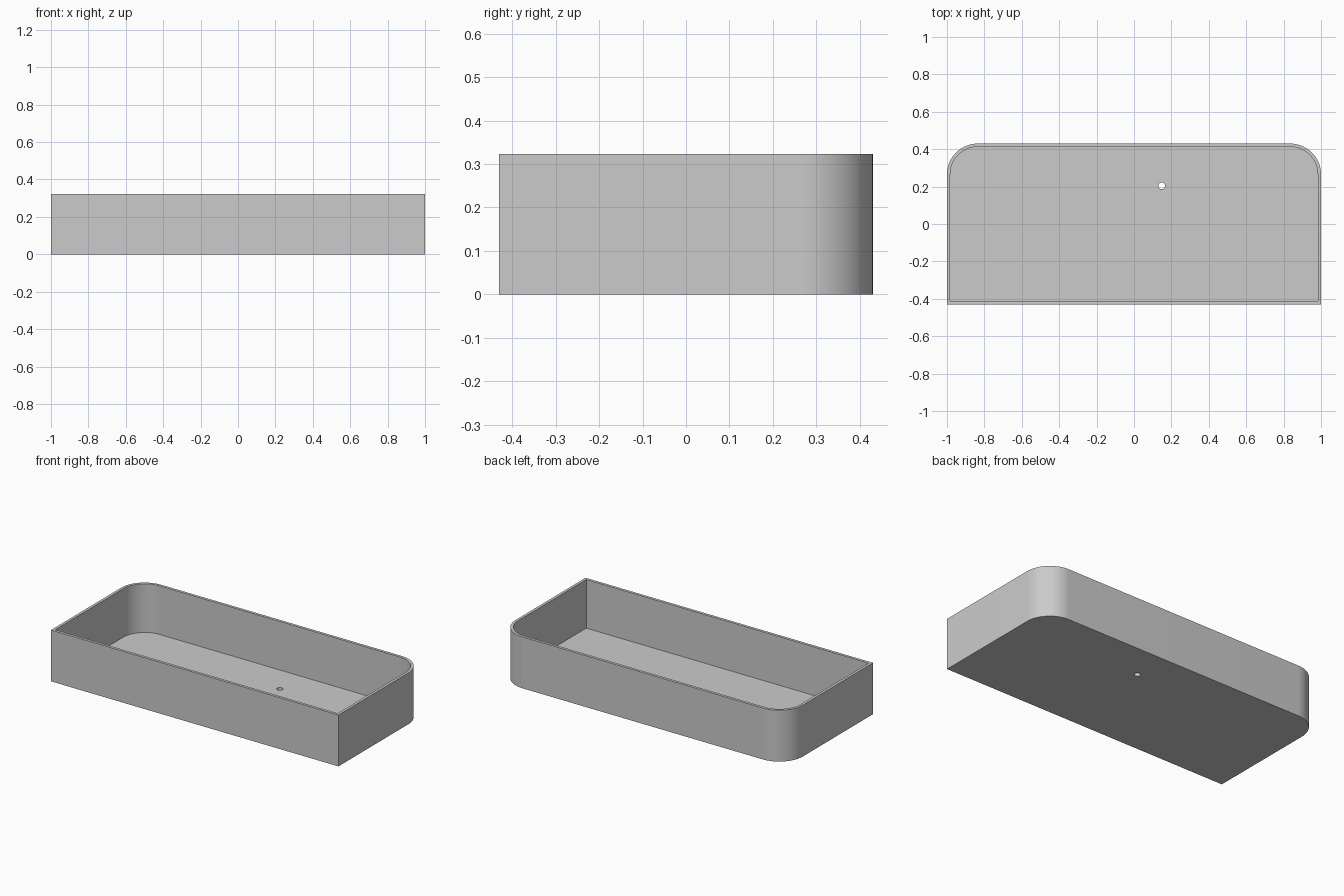
import bpy, bmesh, math

cube = bpy.data.objects.get("Cube")
if cube:
    bpy.data.objects.remove(cube, do_unlink=True)

HALF_X, HALF_Y, HEIGHT = 1.0, 0.43, 0.323
WALL, RADIUS = 0.0175, 0.165
SEGMENTS = 24

grey = bpy.data.materials.new("plain grey")
grey.use_nodes = True
colour = (0.6, 0.6, 0.6, 1)
grey.diffuse_color = colour
grey.node_tree.nodes["Principled BSDF"].inputs["Base Color"].default_value = colour


def tray_outline(inset):
    """Rectangle with square front corners and rounded back corners."""
    hx, hy, r = HALF_X - inset, HALF_Y - inset, RADIUS - inset
    points = [(-hx, -hy), (hx, -hy)]
    for side, start in ((1, 0), (-1, math.pi / 2)):
        for i in range(SEGMENTS + 1):
            a = start + math.pi / 2 * i / SEGMENTS
            points.append((side * (hx - r) + r * math.cos(a), hy - r + r * math.sin(a)))
    return points


def circle_outline(x, y, r, count=32):
    angles = [math.tau * i / count for i in range(count)]
    return [(x + r * math.cos(a), y + r * math.sin(a)) for a in angles]


def prism(name, outline, bottom, top):
    bm = bmesh.new()
    face = bm.faces.new([bm.verts.new((x, y, bottom)) for x, y in outline])
    moved = bmesh.ops.extrude_face_region(bm, geom=[face])["geom"]
    verts = [v for v in moved if isinstance(v, bmesh.types.BMVert)]
    bmesh.ops.translate(bm, verts=verts, vec=(0, 0, top - bottom))
    bmesh.ops.recalc_face_normals(bm, faces=bm.faces)
    mesh = bpy.data.meshes.new(name)
    bm.to_mesh(mesh)
    bm.free()
    mesh.materials.append(grey)
    obj = bpy.data.objects.new(name, mesh)
    bpy.context.collection.objects.link(obj)
    return obj


# Tray body, with the cavity and the drain hole cut out
tray = prism("tray", tray_outline(0), 0, HEIGHT)
cutters = [
    prism("cavity_cutter", tray_outline(WALL), WALL, HEIGHT + 0.1),
    prism("drain_hole_cutter", circle_outline(0.148, 0.204, 0.018), -0.1, 0.1),
]
bpy.ops.object.select_all(action="DESELECT")
bpy.context.view_layer.objects.active = tray
tray.select_set(True)
for cutter in cutters:
    cutter.hide_render = True
    cut = tray.modifiers.new(cutter.name, "BOOLEAN")
    cut.operation = "DIFFERENCE"
    cut.solver = "EXACT"
    cut.object = cutter
    bpy.ops.object.modifier_apply(modifier=cut.name)
    bpy.data.objects.remove(cutter, do_unlink=True)

bpy.ops.object.shade_smooth_by_angle(angle=math.radians(30))
